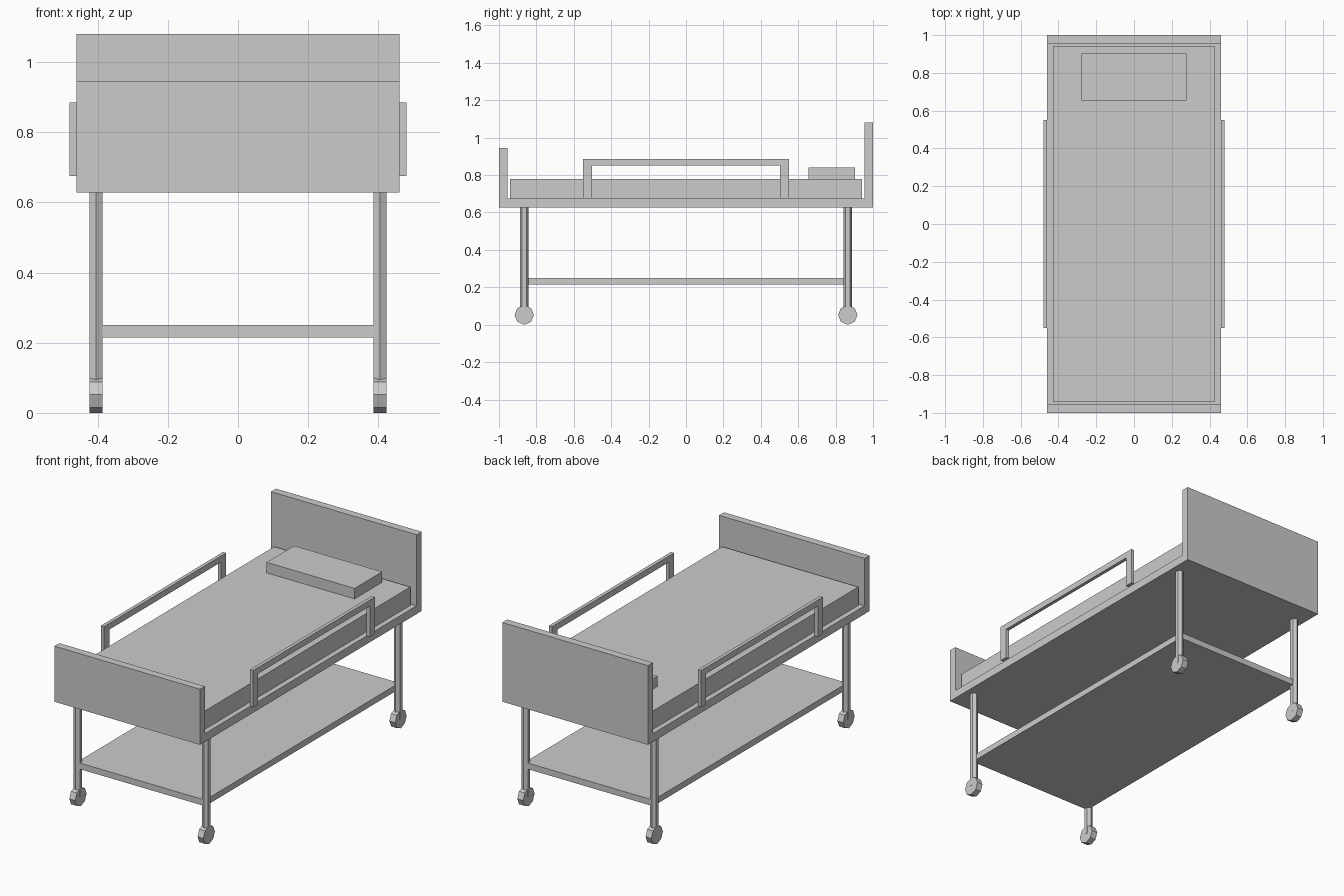
import bpy
import math

if "Cube" in bpy.data.objects:
    bpy.data.objects.remove(bpy.data.objects["Cube"], do_unlink=True)

grey = bpy.data.materials.new("plain_grey")
grey.use_nodes = True
colour = (0.6, 0.6, 0.6, 1)
grey.diffuse_color = colour
grey.node_tree.nodes["Principled BSDF"].inputs["Base Color"].default_value = colour


def box(name, x, y, z):
    """Box spanning the given (low, high) ranges."""
    bpy.ops.mesh.primitive_cube_add(size=1)
    ob = bpy.context.object
    ob.name = name
    for i, (low, high) in enumerate((x, y, z)):
        for v in ob.data.vertices:
            v.co[i] = low if v.co[i] < 0 else high
    ob.data.materials.append(grey)
    return ob


def prism(name, sides, radius, depth, location, rotation):
    bpy.ops.mesh.primitive_cylinder_add(vertices=sides, radius=radius, depth=depth,
                                        location=location, rotation=rotation)
    ob = bpy.context.object
    ob.name = name
    ob.data.materials.append(grey)
    return ob


def rail(name, side):
    """Upside-down U profile extruded sideways."""
    outline = [(-0.55, 0.675), (-0.55, 0.885), (0.55, 0.885), (0.55, 0.675),
               (0.503, 0.675), (0.503, 0.85), (-0.503, 0.85), (-0.503, 0.675)]
    n = len(outline)
    verts = [(side * x, y, z) for x in (0.46, 0.48) for y, z in outline]
    # Each half of the U is built from quads: post, top bar, post
    quads = [(0, 1, 6, 7), (1, 2, 5, 6), (2, 3, 4, 5)]
    faces = [q for q in quads] + [tuple(i + n for i in reversed(q)) for q in quads]
    faces += [(i, i + n, (i + 1) % n + n, (i + 1) % n) for i in range(n)]
    if side > 0:
        faces = [tuple(reversed(f)) for f in faces]
    mesh = bpy.data.meshes.new(name)
    mesh.from_pydata(verts, [], faces)
    ob = bpy.data.objects.new(name, mesh)
    bpy.context.collection.objects.link(ob)
    mesh.materials.append(grey)
    # Make the normals face outwards
    bpy.context.view_layer.objects.active = ob
    bpy.ops.object.mode_set(mode='EDIT')
    bpy.ops.mesh.select_all(action='SELECT')
    bpy.ops.mesh.normals_make_consistent(inside=False)
    bpy.ops.object.mode_set(mode='OBJECT')


# Bed base, end boards and bedding
WIDTH = (-0.46, 0.46)
box("bed_frame", WIDTH, (-0.955, 0.955), (0.628, 0.675))
box("headboard", WIDTH, (0.955, 1), (0.628, 1.08))
box("footboard", WIDTH, (-1, -0.955), (0.628, 0.945))
box("mattress", (-0.43, 0.43), (-0.94, 0.94), (0.675, 0.78))
box("pillow", (-0.278, 0.278), (0.655, 0.903), (0.78, 0.84))

# Lower shelf
box("lower_shelf", (-0.405, 0.405), (-0.875, 0.875), (0.215, 0.25))

# Side rails, legs and wheels
for side, side_name in ((1, "left"), (-1, "right")):
    rail(side_name + "_rail", side)
    for end, end_name in ((-1, "front"), (1, "back")):
        x, y = side * 0.405, end * 0.865
        label = end_name + "_" + side_name
        prism(label + "_leg", 6, 0.022, 0.575, (x, y, 0.3425), (0, 0, 0))
        prism(label + "_wheel", 8, 0.052, 0.036, (x, y, 0.052), (0, math.pi / 2, 0))
